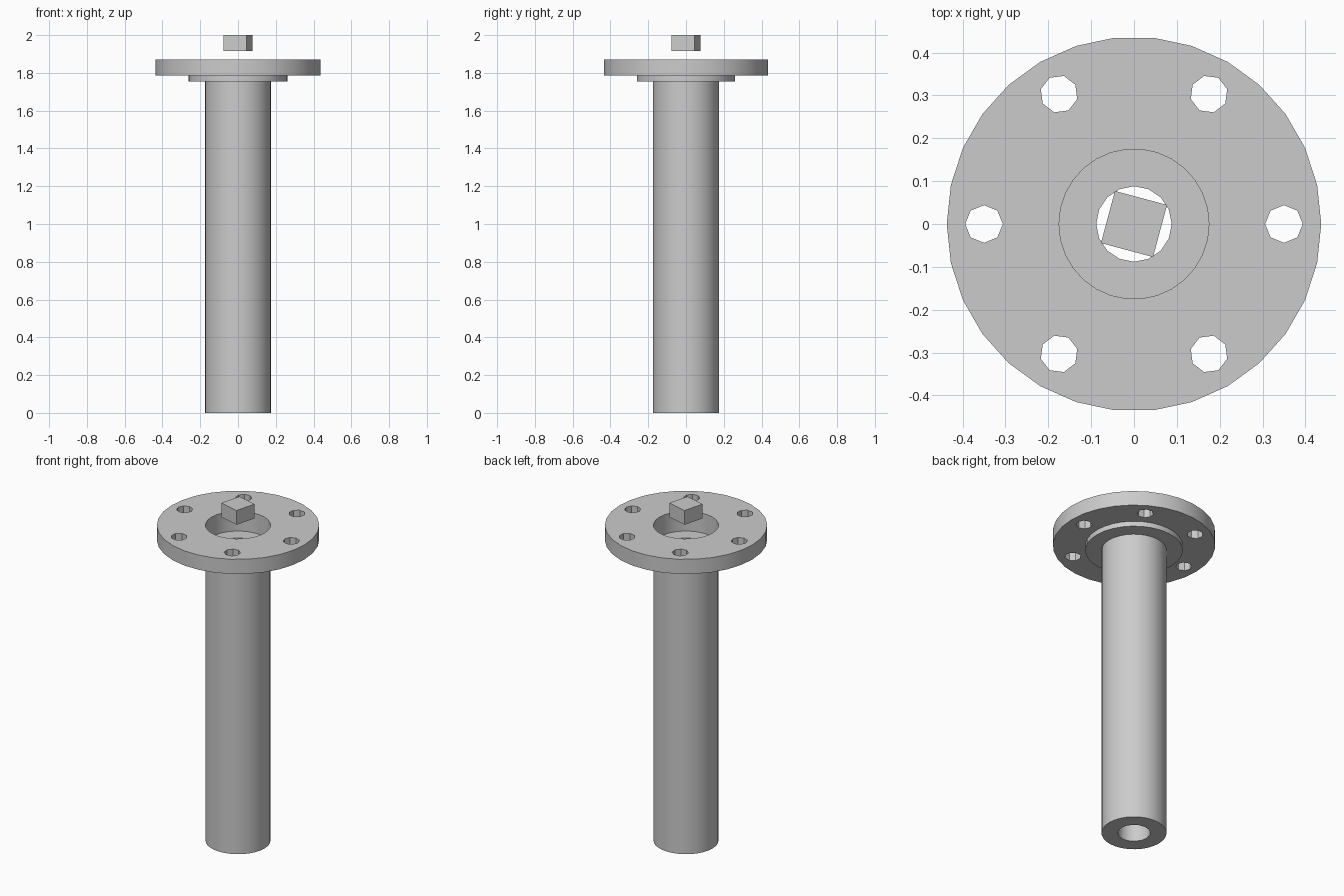
import bpy
import bmesh
from math import cos, sin, pi, radians

cube = bpy.data.objects.get("Cube")
if cube:
    bpy.data.objects.remove(cube, do_unlink=True)

# One plain grey for every part
grey = bpy.data.materials.new("light grey")
grey.use_nodes = True
colour = (0.6, 0.6, 0.6, 1)
grey.diffuse_color = colour
grey.node_tree.nodes["Principled BSDF"].inputs["Base Color"].default_value = colour


def ring(radius, sides, cx=0, cy=0, turn=0):
    """Outline of a regular polygon."""
    return [(cx + radius * cos(turn + 2 * pi * i / sides),
             cy + radius * sin(turn + 2 * pi * i / sides)) for i in range(sides)]


def extruded(name, outlines, z0, z1):
    """Solid between two heights; the first outline is the rim, the rest are holes."""
    bm = bmesh.new()
    edges = []
    for outline in outlines:
        verts = [bm.verts.new((x, y, z0)) for x, y in outline]
        edges += [bm.edges.new((v, verts[i - 1])) for i, v in enumerate(verts)]
    bmesh.ops.triangle_fill(bm, edges=edges, use_beauty=True)
    grown = bmesh.ops.extrude_face_region(bm, geom=bm.faces[:], use_keep_orig=True)
    top = [v for v in grown["geom"] if isinstance(v, bmesh.types.BMVert)]
    bmesh.ops.translate(bm, verts=top, vec=(0, 0, z1 - z0))
    bmesh.ops.recalc_face_normals(bm, faces=bm.faces[:])
    mesh = bpy.data.meshes.new(name)
    bm.to_mesh(mesh)
    bm.free()
    mesh.materials.append(grey)
    obj = bpy.data.objects.new(name, mesh)
    bpy.context.collection.objects.link(obj)
    bpy.ops.object.select_all(action="DESELECT")
    obj.select_set(True)
    bpy.context.view_layer.objects.active = obj
    bpy.ops.object.shade_smooth_by_angle(angle=radians(30))
    return obj


# Long tube with a narrow bore
tube_radius = 0.175
extruded("tube", [ring(tube_radius, 30), ring(0.088, 16)], 0, 1.755)

# Collar and flange share the wide opening above the tube
opening = ring(tube_radius, 30)
extruded("collar", [ring(0.262, 30), opening], 1.755, 1.785)

# Six bolt holes around the flange
bolt_holes = []
for i in range(6):
    a = i * pi / 3
    bolt_holes.append(ring(0.044, 8, 0.35 * cos(a), 0.35 * sin(a), a))
extruded("flange", [ring(0.437, 30), opening] + bolt_holes, 1.785, 1.872)

# Small turned block floating over the bore
extruded("block", [ring(0.089, 4, turn=radians(30))], 1.915, 2.0)
